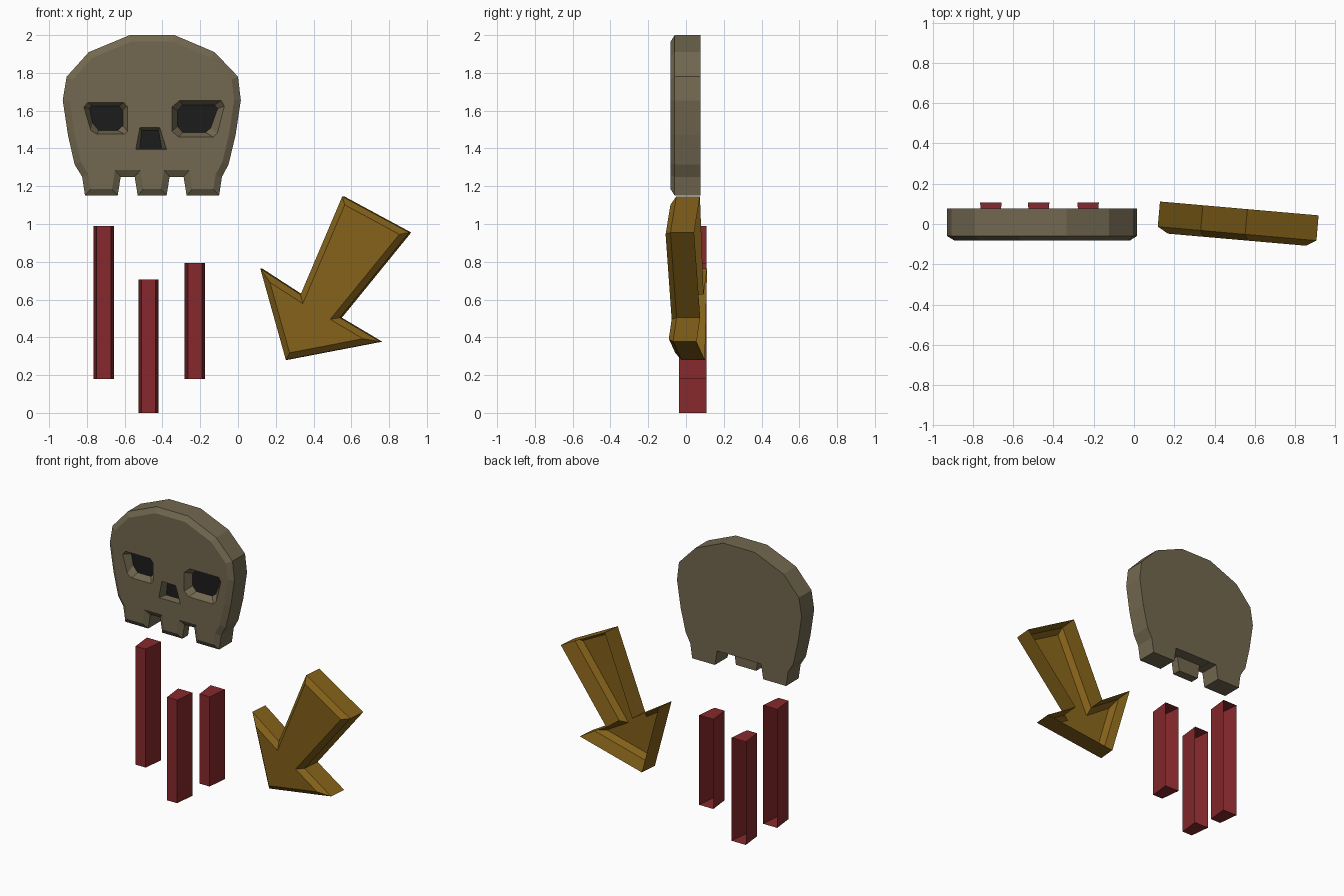
import bpy, bmesh
from mathutils import Vector

if "Cube" in bpy.data.objects:
    bpy.data.objects.remove(bpy.data.objects["Cube"])


def material(name, rgb):
    m = bpy.data.materials.new(name)
    m.diffuse_color = (*rgb, 1)
    m.use_nodes = True
    m.node_tree.nodes["Principled BSDF"].inputs["Base Color"].default_value = m.diffuse_color
    return m


BONE = material("bone", (0.17, 0.14, 0.08))
BLACK = material("black", (0.012, 0.012, 0.012))
RED = material("red", (0.24, 0.022, 0.025))
GOLD = material("gold", (0.23, 0.12, 0.01))


def inset(poly, d):
    """Mitred inward offset of a clockwise (x, z) outline."""
    pts = [Vector(p) for p in poly]
    out = []
    for i, p in enumerate(pts):
        a = (p - pts[i - 1]).normalized()
        b = (pts[(i + 1) % len(pts)] - p).normalized()
        n1, n2 = Vector((a.y, -a.x)), Vector((b.y, -b.x))
        out.append(p + (n1 + n2) * d / (1 + n1.dot(n2)))
    return out


def at_y(poly, y):
    return [(x, y, z) for x, z in poly]


def loft(name, rings, mat=None, back=True):
    """Skin rings from back to front; the back cap is optional."""
    bm = bmesh.new()
    loops = [[bm.verts.new(p) for p in r] for r in rings]
    for a, b in zip(loops, loops[1:]):
        for i in range(len(a)):
            j = (i + 1) % len(a)
            bm.faces.new((a[i], a[j], b[j], b[i]))
    bm.faces.new(loops[-1])
    if back and len(loops) > 1:
        bm.faces.new(loops[0][::-1])
    bmesh.ops.recalc_face_normals(bm, faces=bm.faces)
    me = bpy.data.meshes.new(name)
    bm.to_mesh(me)
    bm.free()
    ob = bpy.data.objects.new(name, me)
    bpy.context.collection.objects.link(ob)
    if mat:
        me.materials.append(mat)
    return ob


def cut(target, cutter):
    m = target.modifiers.new(cutter.name, 'BOOLEAN')
    m.operation, m.solver, m.object = 'DIFFERENCE', 'EXACT', cutter
    cutter.hide_render = True
    cutter.display_type = 'WIRE'


# Skull slab with a chamfered front edge
outline = [(-.573, 2), (-.336, 2), (-.124, 1.91), (0, 1.78), (.015, 1.655),
           (-.013, 1.47), (-.05, 1.315), (-.085, 1.25), (-.1, 1.15),
           (-.272, 1.15), (-.288, 1.25), (-.362, 1.25), (-.378, 1.15),
           (-.531, 1.15), (-.547, 1.25), (-.621, 1.25), (-.637, 1.15),
           (-.81, 1.15), (-.825, 1.25), (-.865, 1.315), (-.9, 1.47),
           (-.928, 1.655), (-.907, 1.78), (-.79, 1.91)]
skull = loft("skull", [at_y(outline, .076), at_y(outline, -.06),
                       at_y(inset(outline, .035), -.082)], BONE)

# Middle tooth is only half as deep
gap = [(-.57, 1.251), (-.34, 1.251), (-.34, 1.1), (-.57, 1.1)]
cut(skull, loft("tooth_cutter", [at_y(gap, .2), at_y(gap, 0)], BONE))

# Eye sockets and nose: tapered recess with a black floor
FLOOR = -.03
sockets = {
    "left_eye": ([(-.817, 1.62), (-.795, 1.645), (-.605, 1.645), (-.584, 1.62),
                  (-.584, 1.49), (-.6, 1.475), (-.748, 1.475), (-.78, 1.495)],
                 [(-.785, 1.61), (-.775, 1.625), (-.63, 1.625), (-.61, 1.6),
                  (-.61, 1.52), (-.637, 1.495), (-.737, 1.495), (-.77, 1.535)]),
    "right_eye": ([(-.351, 1.62), (-.31, 1.655), (-.087, 1.655), (-.071, 1.625),
                   (-.108, 1.48), (-.13, 1.46), (-.315, 1.46), (-.351, 1.49)],
                  [(-.32, 1.6), (-.293, 1.63), (-.124, 1.63), (-.108, 1.61),
                   (-.145, 1.507), (-.172, 1.485), (-.293, 1.485), (-.32, 1.517)]),
    "nose": ([(-.52, 1.512), (-.415, 1.512), (-.378, 1.395), (-.542, 1.395)],
             [(-.51, 1.495), (-.42, 1.495), (-.404, 1.4), (-.52, 1.4)]),
}
for name, (outer, inner) in sockets.items():
    cut(skull, loft(name + "_cutter",
                    [at_y(inner, FLOOR), at_y(outer, -.084)], BONE))
    loft(name, [at_y(inner, FLOOR - .002)], BLACK)

# Red bars: trapezoid section, open at the back
for i, (x, z0, z1) in enumerate([(-.711, .18, .99), (-.474, 0, .705), (-.228, .18, .793)]):
    def rect(w):
        return [(x - w, z1), (x + w, z1), (x + w, z0), (x - w, z0)]
    loft(f"bar_{i + 1}", [at_y(rect(.054), .108), at_y(rect(.038), -.036)], RED, back=False)

# Gold arrow: chamfered shell, turned slightly and open at the back
arrow = [(.563, 1.146), (.917, .955), (.55, .504), (.764, .377),
         (.264, .281), (.129, .764), (.342, .626)]


def turned(poly, depth):
    return [(x - .0875 * depth, .123 - .0875 * x - depth, z) for x, z in poly]


loft("arrow", [turned(arrow, 0), turned(arrow, .125),
               turned(inset(arrow, .032), .155)], GOLD, back=False)
